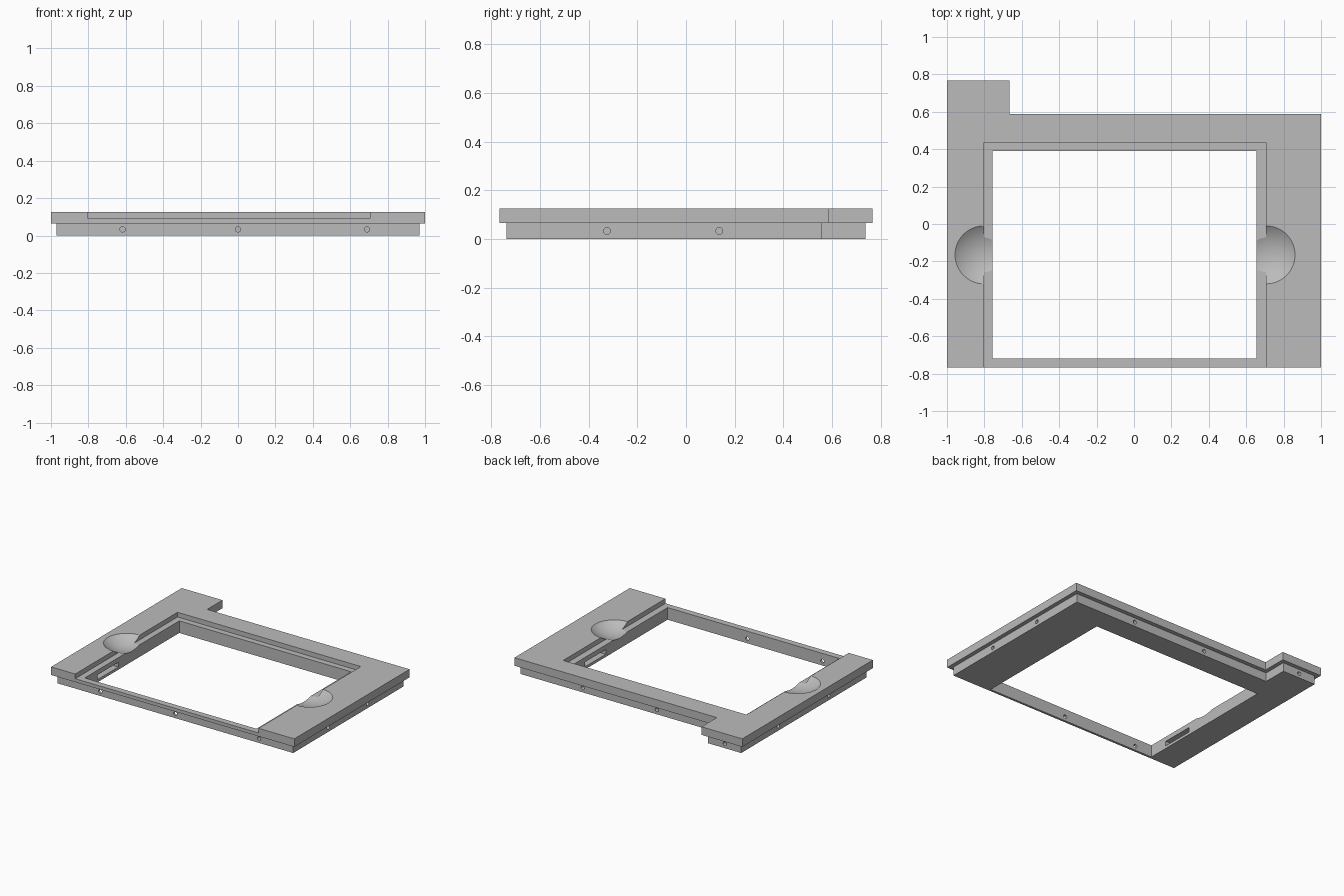
import bpy, bmesh, math
from mathutils import Matrix, Vector

if "Cube" in bpy.data.objects:
    bpy.data.objects.remove(bpy.data.objects["Cube"], do_unlink=True)

grey = bpy.data.materials.new("plain_grey")
grey.use_nodes = True
colour = (0.5, 0.5, 0.5, 1)
grey.diffuse_color = colour
grey.node_tree.nodes["Principled BSDF"].inputs["Base Color"].default_value = colour

TOP = 0.125
LEDGE = 0.09
BOWL_Y = -0.165


def make_object(name, bm):
    bmesh.ops.recalc_face_normals(bm, faces=bm.faces)
    mesh = bpy.data.meshes.new(name)
    bm.to_mesh(mesh)
    bm.free()
    mesh.materials.append(grey)
    obj = bpy.data.objects.new(name, mesh)
    bpy.context.collection.objects.link(obj)
    return obj


def slab(name, inset, z0, z1):
    """Rectangular plate with a tab at the back right corner."""
    left, right, tab = 1 - inset, -1 + inset, -0.665 - inset
    front, back, tab_back = -0.767 + inset, 0.587 - inset, 0.767 - inset
    outline = [(right, front), (left, front), (left, back),
               (tab, back), (tab, tab_back), (right, tab_back)]
    bm = bmesh.new()
    face = bm.faces.new([bm.verts.new((x, y, z0)) for x, y in outline])
    ext = bmesh.ops.extrude_face_region(bm, geom=[face])
    moved = [v for v in ext["geom"] if isinstance(v, bmesh.types.BMVert)]
    bmesh.ops.translate(bm, vec=(0, 0, z1 - z0), verts=moved)
    return make_object(name, bm)


def box(name, low, high):
    low, high = Vector(low), Vector(high)
    bm = bmesh.new()
    m = Matrix.Translation((low + high) / 2) @ Matrix.Diagonal((*(high - low), 1))
    bmesh.ops.create_cube(bm, size=1, matrix=m)
    return make_object(name, bm)


def drill(name, x, y, axis, depth=0.06, radius=0.014):
    """Cutter for a screw hole centred on an outer wall."""
    bm = bmesh.new()
    turn = Matrix.Rotation(math.pi / 2, 4, "Y" if axis == "x" else "X")
    bmesh.ops.create_cone(bm, cap_ends=True, segments=32, radius1=radius,
                          radius2=radius, depth=2 * depth,
                          matrix=Matrix.Translation((x, y, 0.033)) @ turn)
    return make_object(name, bm)


def combine(target, other, operation):
    other.hide_render = True
    mod = target.modifiers.new(operation.lower(), "BOOLEAN")
    mod.operation = operation
    mod.solver = "EXACT"
    mod.object = other
    bpy.context.view_layer.objects.active = target
    bpy.ops.object.modifier_apply(modifier=mod.name)
    bpy.data.objects.remove(other, do_unlink=True)


# Stepped body: overhanging top plate on a smaller base
frame = slab("stepped_frame", 0, 0.065, TOP)
combine(frame, slab("base_plate", 0.03, 0, 0.07), "UNION")

# Window opening and the recess around it, open at the front
cutters = [
    box("window_cutter", (-0.757, -0.72, -0.1), (0.656, 0.391, 0.3)),
    box("recess_cutter", (-0.802, -0.9, LEDGE), (0.706, 0.435, 0.3)),
]

# Finger bowls on both sides of the recess
rise, rim = 0.2035, 0.155
for side, x in (("right", -0.802), ("left", 0.706)):
    bm = bmesh.new()
    bmesh.ops.create_uvsphere(bm, u_segments=64, v_segments=48,
                              radius=math.hypot(rise, rim),
                              matrix=Matrix.Translation((x, BOWL_Y, TOP + rise)))
    cutters.append(make_object(side + "_bowl_cutter", bm))

# Slots in the inner side walls
cutters.append(box("right_slot_cutter", (-0.80, -0.57, 0.02), (-0.70, -0.325, 0.055)))
cutters.append(box("left_slot_cutter", (0.60, 0.005, 0.02), (0.70, 0.25, 0.055)))

# Screw holes around the outer walls
for x in (-0.617, 0, 0.69):
    cutters.append(drill("front_hole_cutter", x, -0.737, "y"))
for x, y in ((0.46, 0.557), (-0.15, 0.557), (-0.835, 0.737)):
    cutters.append(drill("back_hole_cutter", x, y, "y"))
for x, y in ((0.97, -0.325), (0.97, 0.137), (-0.97, -0.295), (-0.97, 0.30)):
    cutters.append(drill("side_hole_cutter", x, y, "x"))

for cutter in cutters:
    combine(frame, cutter, "DIFFERENCE")

# Smooth bowls and holes, crisp edges elsewhere
bpy.ops.object.select_all(action="DESELECT")
frame.select_set(True)
bpy.context.view_layer.objects.active = frame
bpy.ops.object.shade_smooth_by_angle(angle=math.radians(14))
